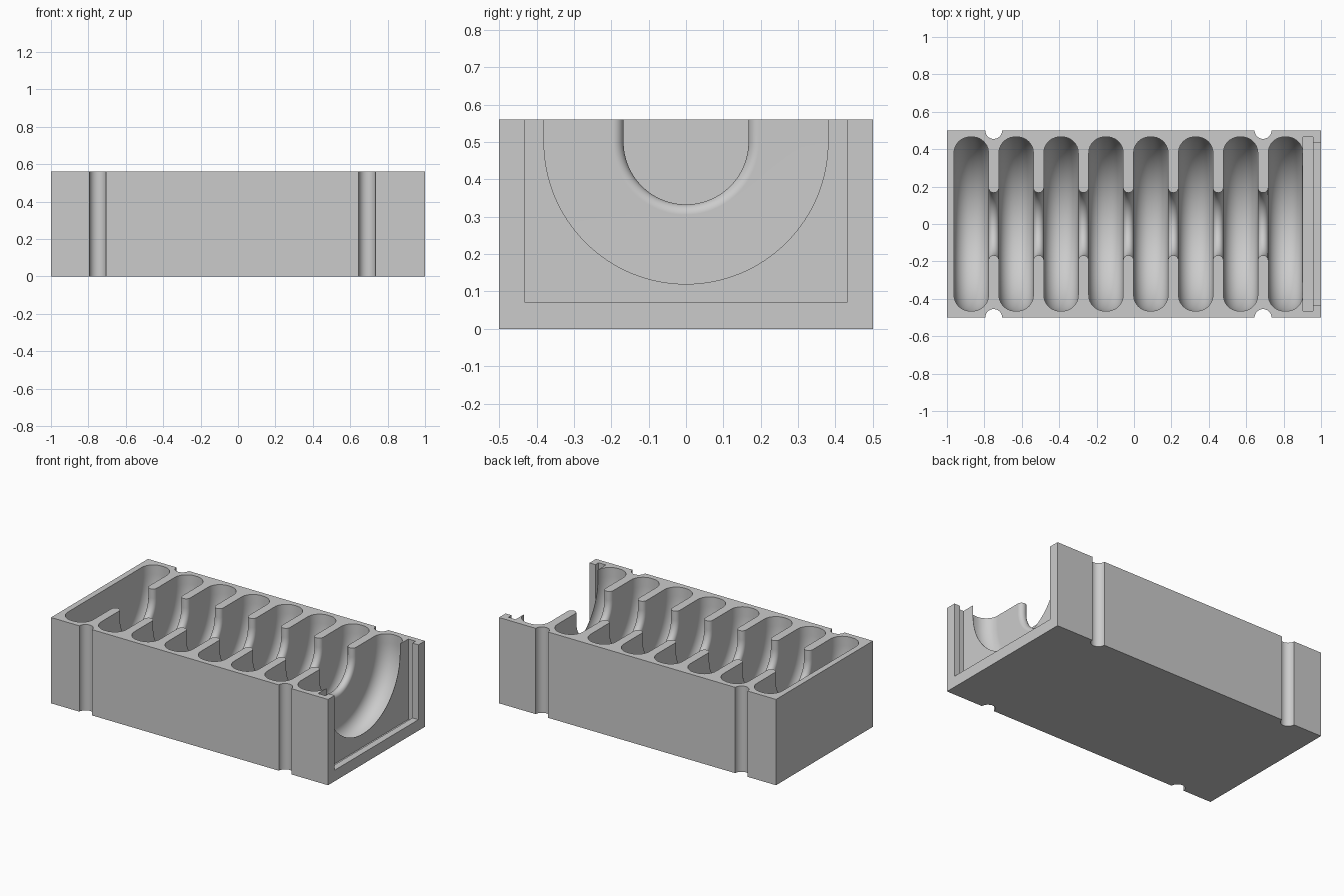
import bpy
import bmesh
from math import cos, sin, pi

if "Cube" in bpy.data.objects:
    bpy.data.objects.remove(bpy.data.objects["Cube"])

HEIGHT = 0.56
AXIS_Z = 0.5            # height of the bore axis
PITCH = 0.24            # spacing of the chambers
WIDTH = 0.184           # width of one chamber
R_CHAMBER, R_BORE = 0.465, 0.167
ROUND = 0.085           # rounding of the chamber rim
LIP = (PITCH - WIDTH) / 2   # rounding of the baffle edge
FIRST = -0.962

grey = bpy.data.materials.new("plain grey")
grey.use_nodes = True
grey.diffuse_color = (0.6, 0.6, 0.6, 1)
grey.node_tree.nodes["Principled BSDF"].inputs["Base Color"].default_value = (0.6, 0.6, 0.6, 1)


def make_object(name, bm):
    bmesh.ops.recalc_face_normals(bm, faces=bm.faces)
    mesh = bpy.data.meshes.new(name)
    bm.to_mesh(mesh)
    bm.free()
    mesh.materials.append(grey)
    obj = bpy.data.objects.new(name, mesh)
    bpy.context.collection.objects.link(obj)
    return obj


def box(name, x0, x1, half_y, z0, z1):
    bm = bmesh.new()
    bmesh.ops.create_cube(bm, size=1)
    for v in bm.verts:
        v.co = (x1 if v.co.x > 0 else x0,
                half_y if v.co.y > 0 else -half_y,
                z1 if v.co.z > 0 else z0)
    return make_object(name, bm)


def arc(cx, cr, radius, start, end, steps=10):
    """Points (x, radius) along an arc of the chamber profile."""
    angles = [start + (end - start) * i / steps for i in range(steps + 1)]
    return [(cx + radius * cos(a), cr + radius * sin(a)) for a in angles]


def chamber_profile(count):
    points = []
    for i in range(count):
        x0 = FIRST + i * PITCH
        x1 = x0 + WIDTH
        rim = R_CHAMBER - ROUND
        points += arc(x0 + ROUND, rim, ROUND, pi, pi / 2)
        points += arc(x1 - ROUND, rim, ROUND, pi / 2, 0)
        if i < count - 1:
            points += arc(x1 + LIP, R_BORE + LIP, LIP, pi, 2 * pi, 16)
    # run the last chamber on into the plate groove
    points.append((x1 + 0.02, rim))
    return points


def chamber_cutter(steps=64):
    """Half-revolved profile with straight walls running up through the top."""
    bm = bmesh.new()
    rings = []
    for x, r in chamber_profile(8):
        ring = [bm.verts.new((x, -r, 0.7))]
        for i in range(steps + 1):
            a = pi + pi * i / steps
            ring.append(bm.verts.new((x, r * cos(a), AXIS_Z + r * sin(a))))
        ring.append(bm.verts.new((x, r, 0.7)))
        rings.append(ring)
    for a, b in zip(rings, rings[1:]):
        for i in range(len(a) - 1):
            bm.faces.new((a[i], a[i + 1], b[i + 1], b[i]))
    bm.faces.new(rings[0])
    bm.faces.new(rings[-1])
    bm.faces.new([r[0] for r in rings] + [r[-1] for r in reversed(rings)])
    return make_object("chamber_cutter", bm)


def notch_cutter(x, y):
    bm = bmesh.new()
    bmesh.ops.create_cone(bm, cap_ends=True, segments=40, radius1=0.045,
                          radius2=0.045, depth=1)
    bmesh.ops.translate(bm, verts=bm.verts, vec=(x, y, HEIGHT / 2))
    return make_object("notch_cutter", bm)


# Solid block
block = box("baffle_block", -1, 1, 0.5, 0, HEIGHT)

# Chambers, end plate groove, end opening and side notches
cutters = [chamber_cutter(),
           box("groove_cutter", 0.904, 0.957, 0.465, 0.035, 0.7),
           box("opening_cutter", 0.93, 1.1, 0.432, 0.072, 0.7)]
cutters += [notch_cutter(x, y) for x in (-0.75, 0.69) for y in (-0.5, 0.5)]

bpy.context.view_layer.objects.active = block
for cutter in cutters:
    cutter.hide_render = True
    cut = block.modifiers.new("cut", "BOOLEAN")
    cut.operation = "DIFFERENCE"
    cut.solver = "EXACT"
    cut.object = cutter
    bpy.ops.object.modifier_apply(modifier=cut.name)
for cutter in cutters:
    bpy.data.objects.remove(cutter)

# Smooth curved walls, sharp corners
bpy.ops.object.select_all(action="DESELECT")
block.select_set(True)
bpy.ops.object.shade_smooth_by_angle(angle=0.5)
weighted = block.modifiers.new("weighted_normals", "WEIGHTED_NORMAL")
weighted.keep_sharp = True
